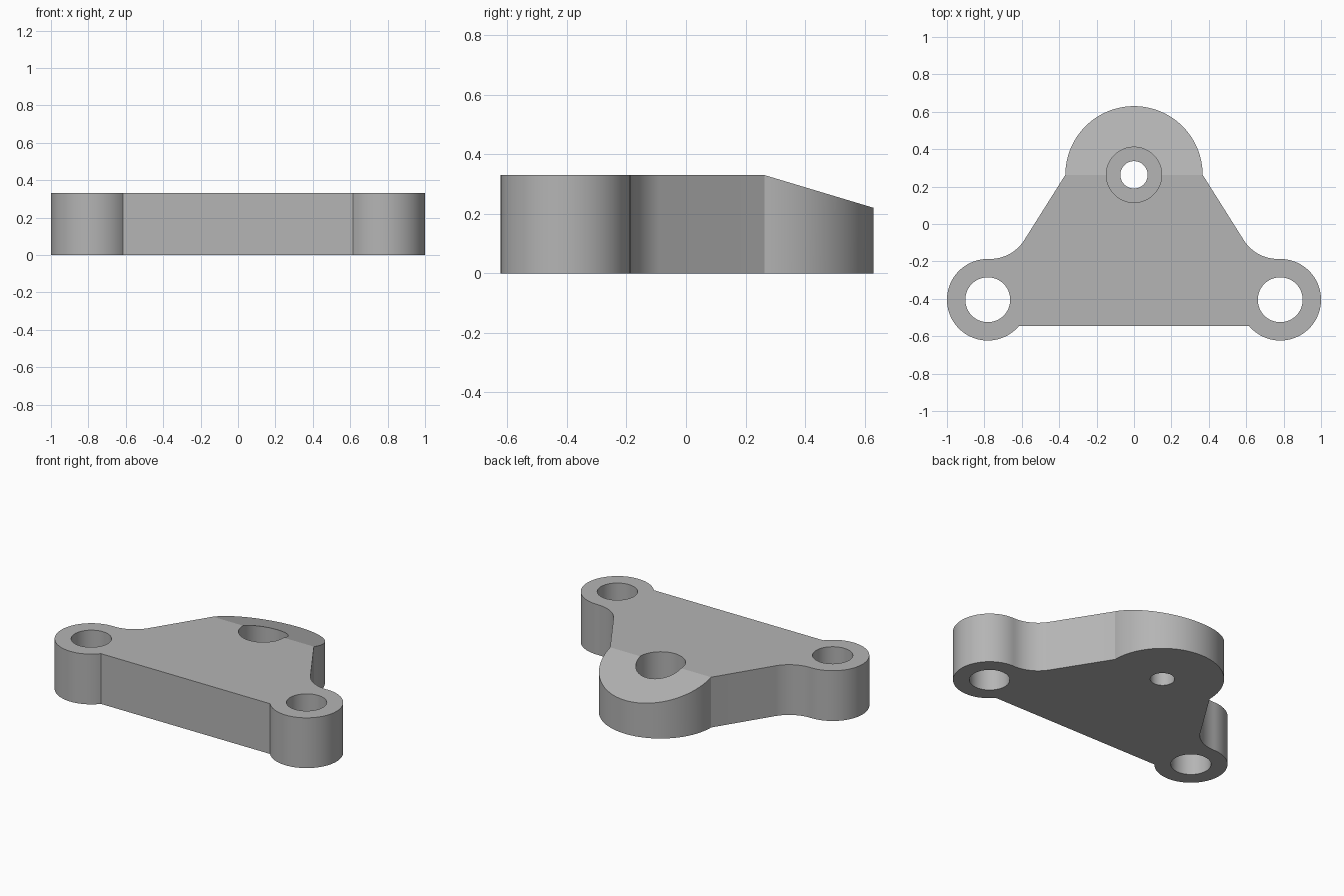
import bpy
import math
from math import cos, sin, radians
from mathutils import Vector

cube = bpy.data.objects.get("Cube")
if cube:
    bpy.data.objects.remove(cube, do_unlink=True)

HEIGHT = 0.33
EAR, EAR_R, EAR_HOLE = Vector((0.782, -0.405)), 0.218, 0.12
NOSE, NOSE_R = Vector((0, 0.263)), 0.367
FILLET, FILLET_R = Vector((0.77, 0.03)), 0.217
FRONT_Y = -0.545

grey = bpy.data.materials.new("plain grey")
grey.use_nodes = True
colour = (0.46, 0.46, 0.46, 1)
grey.diffuse_color = colour
grey.node_tree.nodes["Principled BSDF"].inputs["Base Color"].default_value = colour


def arc(centre, radius, start, end, steps):
    """Points along an arc, angles in degrees."""
    angles = [radians(start + (end - start) * i / steps) for i in range(steps + 1)]
    return [centre + radius * Vector((cos(a), sin(a))) for a in angles]


def prism(name, points, z0, z1):
    """Straight extrusion of a counter-clockwise outline."""
    n = len(points)
    verts = [(p.x, p.y, z) for z in (z0, z1) for p in points]
    faces = [list(range(n))[::-1], list(range(n, 2 * n))]
    faces += [(i, (i + 1) % n, n + (i + 1) % n, n + i) for i in range(n)]
    mesh = bpy.data.meshes.new(name)
    mesh.from_pydata(verts, [], faces)
    mesh.materials.append(grey)
    obj = bpy.data.objects.new(name, mesh)
    bpy.context.collection.objects.link(obj)
    return obj


def cylinder_cutter(name, centre, radius, z0, z1):
    return prism(name, arc(centre, radius, 0, 360, 96)[:-1], z0, z1)


# Right half of the outline: front corner, ear, concave fillet, straight flank, nose
corner = math.degrees(math.asin((FRONT_Y - EAR.y) / EAR_R))
to_fillet = math.degrees(math.atan2(FILLET.y - EAR.y, FILLET.x - EAR.x))
half = arc(EAR, EAR_R, -180 - corner, to_fillet, 64)
half += arc(FILLET, FILLET_R, to_fillet + 180, 213.5, 16)[::-1][::-1][1:]
half += arc(NOSE, NOSE_R, 0, 90, 36)
mirrored = [Vector((-p.x, p.y)) for p in reversed(half[:-1])]
bracket = prism("bracket_plate", half + mirrored, 0, HEIGHT)

# Cutters: ear holes, counterbored nose hole, sloped nose top
cutters = [cylinder_cutter("ear_hole_cutter", Vector((s * EAR.x, EAR.y)), EAR_HOLE, -0.1, 0.5)
           for s in (-1, 1)]
cutters.append(cylinder_cutter("nose_hole_cutter", NOSE, 0.073, -0.1, 0.5))
cutters.append(cylinder_cutter("counterbore_cutter", NOSE, 0.148, 0.11, 0.5))

slope = prism("nose_slope_cutter",
              [Vector(p) for p in ((-1, NOSE.y), (1, NOSE.y), (1, 1), (-1, 1))],
              HEIGHT, 0.6)
for v in slope.data.vertices:
    if v.co.z < 0.5:
        v.co.z -= (v.co.y - NOSE.y) * 0.3
cutters.append(slope)

bpy.context.view_layer.objects.active = bracket
for cutter in cutters:
    mod = bracket.modifiers.new(cutter.name, "BOOLEAN")
    mod.operation = "DIFFERENCE"
    mod.solver = "EXACT"
    mod.object = cutter
    bpy.ops.object.modifier_apply(modifier=mod.name)
    bpy.data.objects.remove(cutter, do_unlink=True)

# Smooth curved walls, crisp rims and slope line
bpy.ops.object.select_all(action="DESELECT")
bracket.select_set(True)
bpy.ops.object.shade_smooth_by_angle(angle=radians(10))
